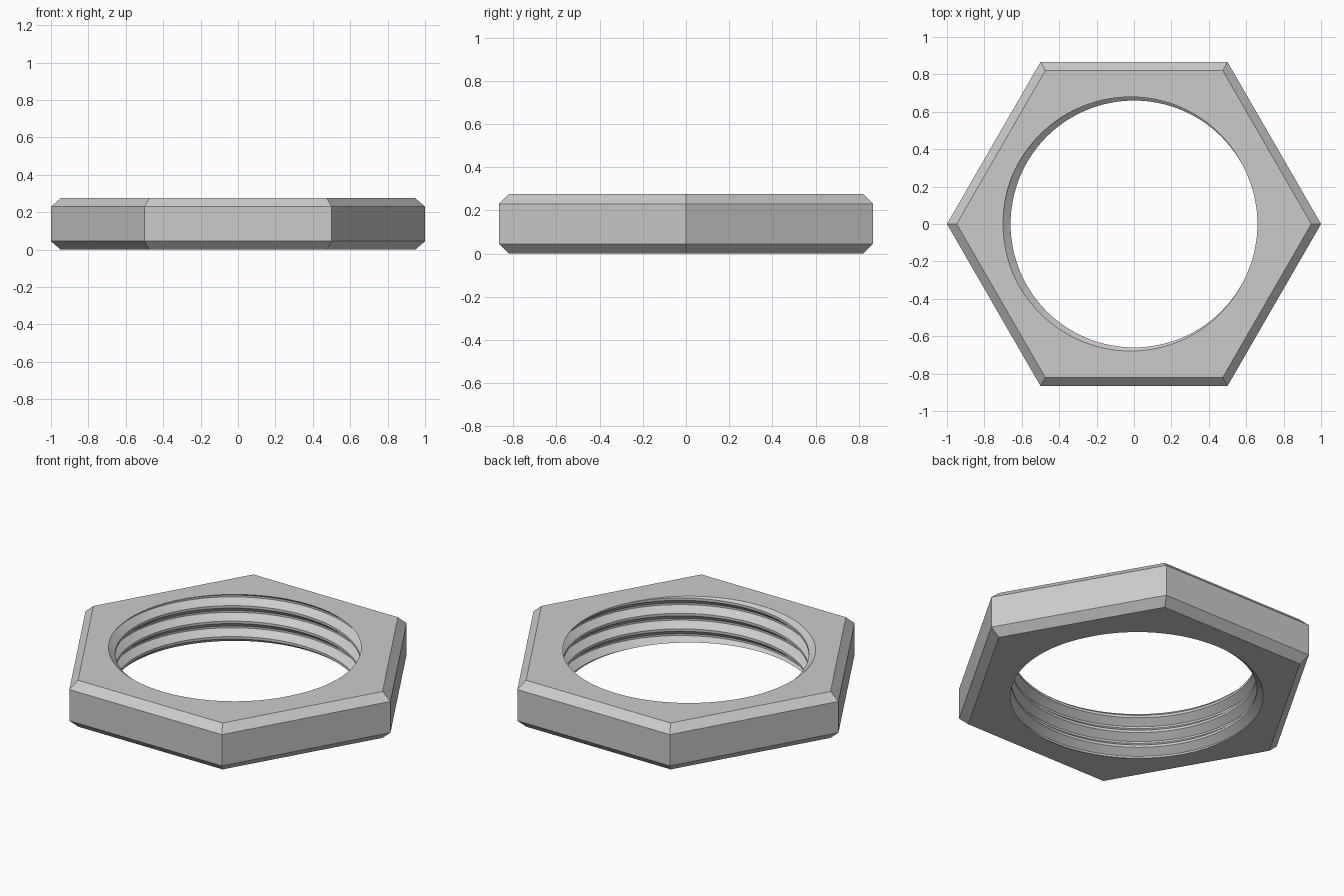
import bpy, bmesh, math
from mathutils import Vector

cube = bpy.data.objects.get("Cube")
if cube:
    bpy.data.objects.remove(cube, do_unlink=True)

HEIGHT, CHAMFER = 0.275, 0.045
CREST, ROOT, PITCH = 0.66, 0.70, HEIGHT / 3
STEPS, TURNS = 128, 7

steel = bpy.data.materials.new("grey steel")
steel.use_nodes = True
steel.diffuse_color = (0.6, 0.6, 0.6, 1)
steel.node_tree.nodes["Principled BSDF"].inputs["Base Color"].default_value = (0.6, 0.6, 0.6, 1)

bm = bmesh.new()

# Internal thread: a trapezoid profile swept along a right-handed helix,
# running past both flat sides of the nut
profile = [(-0.42, CREST), (-0.06, ROOT), (0.06, ROOT), (0.42, CREST)]
rows = []
for turn in range(TURNS):
    for offset, radius in profile:
        row = []
        for i in range(STEPS):
            a = math.tau * i / STEPS
            z = HEIGHT + PITCH * (a / math.tau - 0.5 + turn - TURNS + 3 + offset)
            row.append(bm.verts.new((radius * math.cos(a), radius * math.sin(a), z)))
        rows.append(row)


def thread_vert(r, i):
    return rows[r][i] if i < STEPS else rows[r + len(profile)][0]


for r in range(len(rows) - len(profile) - 1):
    for i in range(STEPS):
        bm.faces.new((thread_vert(r, i), thread_vert(r, i + 1),
                      thread_vert(r + 1, i + 1), thread_vert(r + 1, i)))

# Trim the thread flush with the two flat sides
for z, direction in ((0, -1), (HEIGHT, 1)):
    bmesh.ops.bisect_plane(bm, geom=bm.verts[:] + bm.edges[:] + bm.faces[:], dist=1e-6,
                           plane_co=(0, 0, z), plane_no=(0, 0, direction), clear_outer=True)
rims = [[e for e in bm.edges if all(abs(v.co.z - z) < 1e-5 for v in e.verts)]
        for z in (0, HEIGHT)]

# Hexagonal body with chamfered top and bottom edges
inner = 1 - CHAMFER / math.cos(math.pi / 6)
rings = []
for radius, z in ((inner, 0), (1, CHAMFER), (1, HEIGHT - CHAMFER), (inner, HEIGHT)):
    rings.append([bm.verts.new((radius * math.cos(k * math.pi / 3),
                                radius * math.sin(k * math.pi / 3), z)) for k in range(6)])
for low, high in zip(rings, rings[1:]):
    for k in range(6):
        n = (k + 1) % 6
        bm.faces.new((low[k], low[n], high[n], high[k]))

# Flat faces between the hexagon and the threaded hole
for ring, rim, direction in ((rings[0], rims[0], -1), (rings[3], rims[1], 1)):
    outline = [bm.edges.get((ring[k], ring[(k + 1) % 6])) for k in range(6)]
    bmesh.ops.triangle_fill(bm, edges=outline + rim, use_beauty=True,
                            normal=Vector((0, 0, direction)))
bmesh.ops.recalc_face_normals(bm, faces=bm.faces[:])

mesh = bpy.data.meshes.new("hex_lock_nut")
bm.to_mesh(mesh)
bm.free()
mesh.materials.append(steel)
nut = bpy.data.objects.new("hex_lock_nut", mesh)
bpy.context.collection.objects.link(nut)
bpy.ops.object.select_all(action='DESELECT')
nut.select_set(True)
bpy.context.view_layer.objects.active = nut
bpy.ops.object.shade_smooth_by_angle(angle=math.radians(30))
